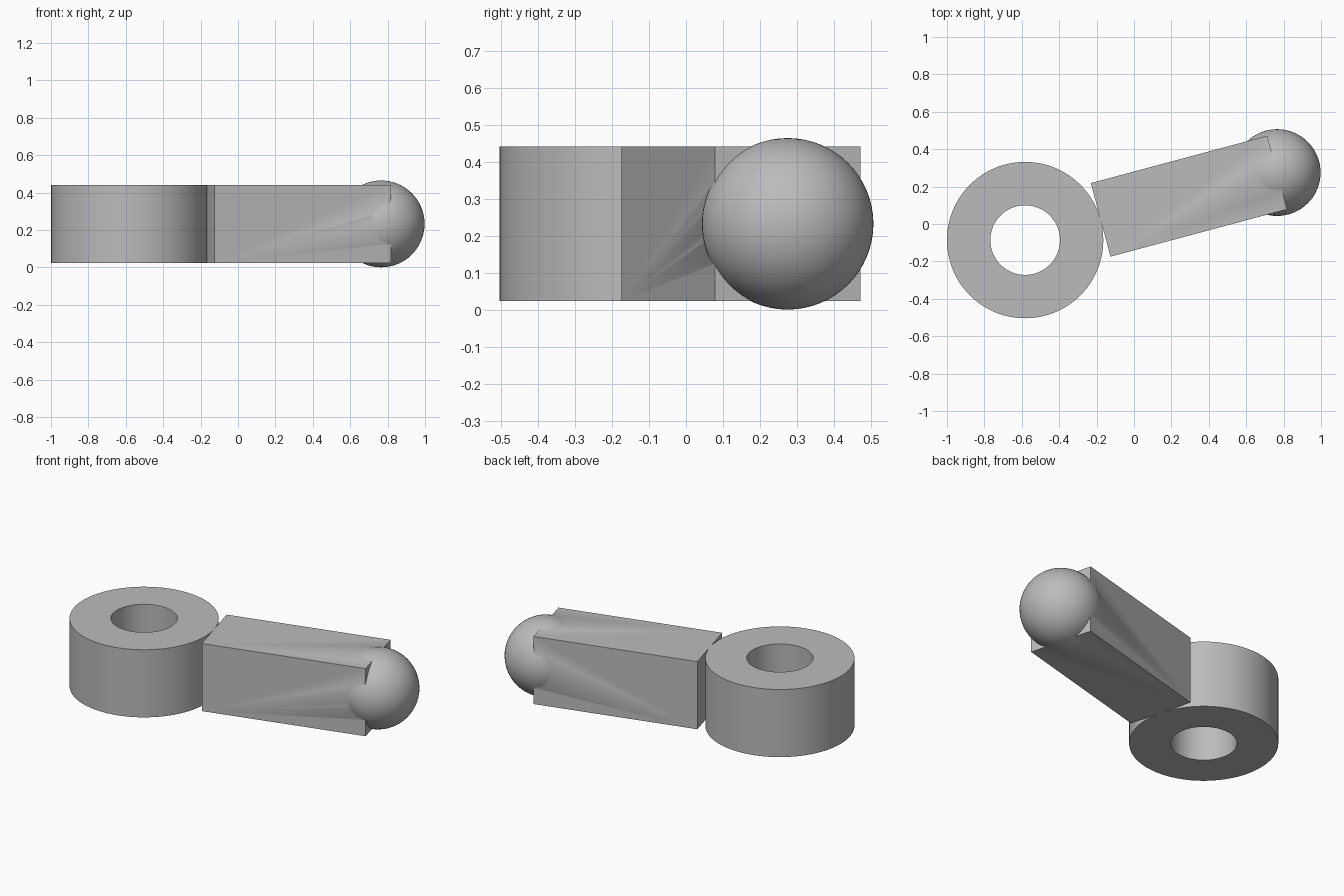
import bpy
import bmesh
from math import radians, cos, sin
from mathutils import Matrix, Vector

old = bpy.data.objects.get("Cube")
if old:
    bpy.data.objects.remove(old, do_unlink=True)

grey = bpy.data.materials.new("plain grey")
grey.use_nodes = True
GREY = (0.5, 0.5, 0.5, 1)
grey.diffuse_color = GREY
grey.node_tree.nodes["Principled BSDF"].inputs["Base Color"].default_value = GREY

MID_Z = 0.233
RING_R, HOLE_R, HEIGHT = 0.418, 0.186, 0.418
BAR_LENGTH, BAR_WIDTH = 0.977, 0.407
BALL_R = 0.232
TILT = radians(15)
ring_centre = Vector((-0.582, -0.086, MID_Z))
direction = Vector((cos(TILT), sin(TILT), 0))


def make_object(name, bm):
    mesh = bpy.data.meshes.new(name)
    bm.to_mesh(mesh)
    bm.free()
    mesh.materials.append(grey)
    obj = bpy.data.objects.new(name, mesh)
    bpy.context.collection.objects.link(obj)
    return obj


def smooth(obj):
    bpy.ops.object.select_all(action="DESELECT")
    obj.select_set(True)
    bpy.context.view_layer.objects.active = obj
    bpy.ops.object.shade_smooth_by_angle(angle=radians(30))


# Ring: a rectangular profile spun around the vertical axis
bm = bmesh.new()
h = HEIGHT / 2
profile = [bm.verts.new(p) for p in
           ((HOLE_R, 0, -h), (RING_R, 0, -h), (RING_R, 0, h), (HOLE_R, 0, h))]
edges = [bm.edges.new((profile[i], profile[(i + 1) % 4])) for i in range(4)]
bmesh.ops.spin(bm, geom=profile + edges, axis=(0, 0, 1), cent=(0, 0, 0),
               angle=radians(360), steps=96, use_merge=True)
bmesh.ops.remove_doubles(bm, verts=bm.verts, dist=0.0001)
bmesh.ops.recalc_face_normals(bm, faces=bm.faces)
ring = make_object("ring", bm)
ring.location = ring_centre
smooth(ring)

# Bar: starts at the rim of the ring and points away from it
bm = bmesh.new()
bmesh.ops.create_cube(bm, size=1, matrix=Matrix.Diagonal((BAR_LENGTH, BAR_WIDTH, HEIGHT, 1)))
bar = make_object("bar_with_ball", bm)
bar.location = ring_centre + direction * (RING_R + BAR_LENGTH / 2)
bar.rotation_euler.z = TILT

# Ball: centred on the far end of the bar and fused with it
bm = bmesh.new()
bmesh.ops.create_uvsphere(bm, u_segments=64, v_segments=32, radius=BALL_R)
ball = make_object("ball_helper", bm)
ball.location = ring_centre + direction * (RING_R + BAR_LENGTH)
ball.hide_render = True

union = bar.modifiers.new("fuse ball", "BOOLEAN")
union.operation = "UNION"
union.solver = "EXACT"
union.object = ball
bpy.ops.object.select_all(action="DESELECT")
bar.select_set(True)
bpy.context.view_layer.objects.active = bar
bpy.context.view_layer.update()
bpy.ops.object.modifier_apply(modifier=union.name)
bpy.data.objects.remove(ball, do_unlink=True)
smooth(bar)
